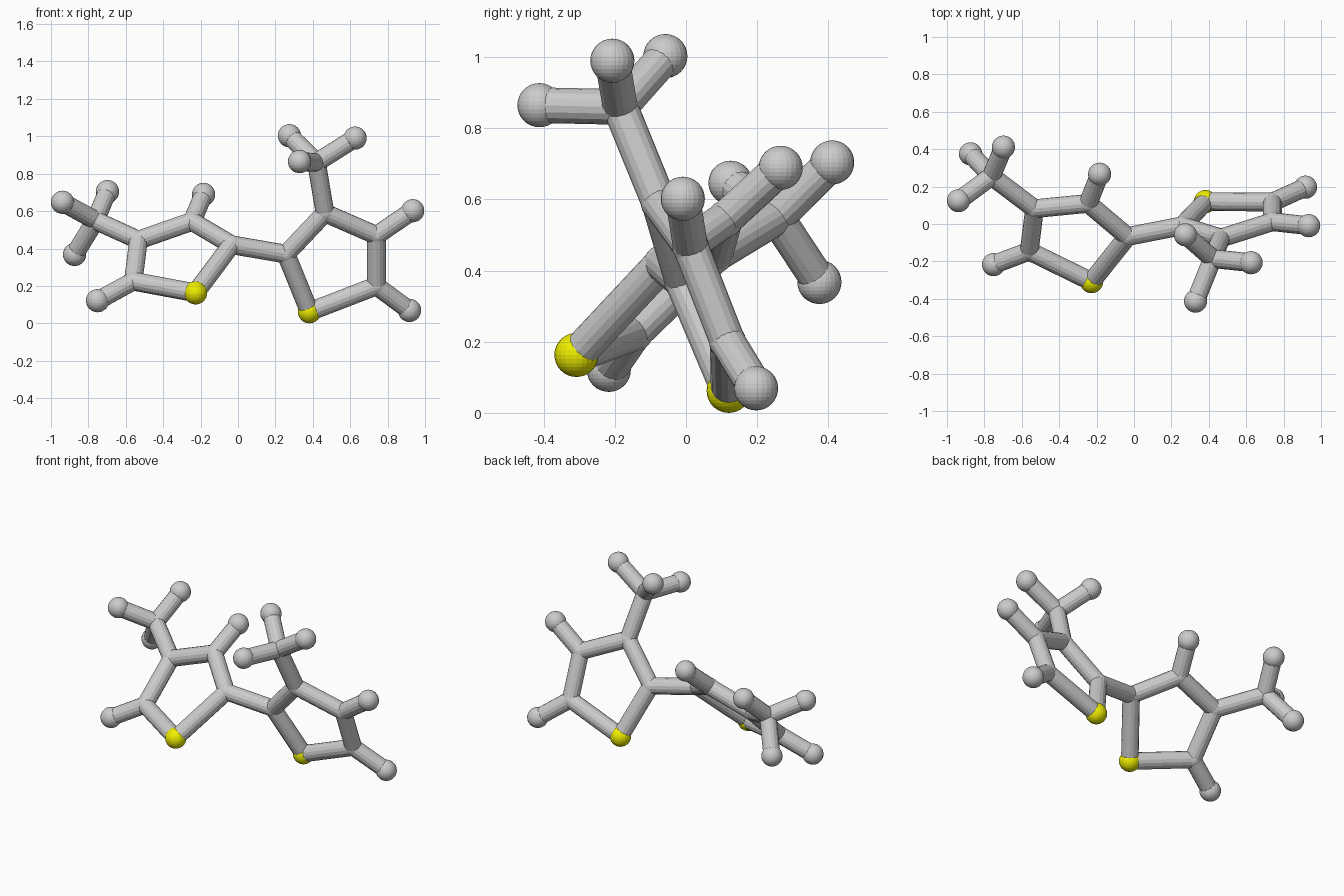
import bpy
from mathutils import Vector

if "Cube" in bpy.data.objects:
    bpy.data.objects.remove(bpy.data.objects["Cube"])

BALL, JOINT, ROD = 0.062, 0.052, 0.05

yellow = bpy.data.materials.new("yellow")
yellow.diffuse_color = (0.85, 0.85, 0.0, 1)
yellow.use_nodes = True
yellow.node_tree.nodes["Principled BSDF"].inputs["Base Color"].default_value = yellow.diffuse_color

# Ring joints, methyl joints and end balls, named by ring side
joints = {
    "left_inner": (-0.035, -0.067, 0.42), "left_upper": (-0.245, 0.11, 0.545),
    "left_outer": (-0.532, 0.082, 0.445), "left_lower": (-0.56, -0.145, 0.225),
    "left_methyl": (-0.762, 0.255, 0.55),
    "right_inner": (0.257, -0.01, 0.37), "right_upper": (0.465, -0.075, 0.59),
    "right_outer": (0.74, 0.012, 0.47), "right_lower": (0.74, 0.117, 0.20),
    "right_methyl": (0.42, -0.185, 0.86),
}
sulfurs = {"left_sulfur": (-0.227, -0.308, 0.163), "right_sulfur": (0.382, 0.12, 0.062)}

# End balls, each with the joint it is attached to
ends = [
    ("left_upper", (-0.184, 0.266, 0.689)), ("left_lower", (-0.751, -0.217, 0.121)),
    ("left_methyl", (-0.938, 0.125, 0.647)), ("left_methyl", (-0.698, 0.411, 0.704)),
    ("left_methyl", (-0.874, 0.375, 0.368)),
    ("right_outer", (0.934, -0.009, 0.602)), ("right_lower", (0.917, 0.197, 0.069)),
    ("right_methyl", (0.275, -0.058, 1.003)), ("right_methyl", (0.626, -0.207, 0.99)),
    ("right_methyl", (0.329, -0.412, 0.865)),
]


def ball(name, pos, radius):
    bpy.ops.mesh.primitive_uv_sphere_add(segments=24, ring_count=16, radius=radius, location=pos)
    ob = bpy.context.object
    ob.name = name
    return ob


def rod(name, a, b):
    a, b = Vector(a), Vector(b)
    d = b - a
    bpy.ops.mesh.primitive_cylinder_add(vertices=16, radius=ROD, depth=d.length, location=(a + b) / 2)
    ob = bpy.context.object
    ob.name = name
    ob.rotation_euler = d.to_track_quat('Z', 'Y').to_euler()


# Joints and sulfur balls
for name, pos in joints.items():
    ball(name + "_joint", pos, JOINT)
for name, pos in sulfurs.items():
    ball(name + "_ball", pos, BALL).data.materials.append(yellow)

# Five-sided rings
points = {**joints, **sulfurs}
for side in ("left_", "right_"):
    ring = [side + n for n in ("inner", "upper", "outer", "lower", "sulfur")]
    for i, n in enumerate(ring):
        rod(n + "_ring_rod", points[n], points[ring[(i + 1) % 5]])

# Link between the rings and methyl stems
for a, b in (("left_inner", "right_inner"), ("left_outer", "left_methyl"),
             ("right_upper", "right_methyl")):
    rod(f"{a}_to_{b}_rod", points[a], points[b])

# Hydrogen ends
for parent, pos in ends:
    ball(parent + "_hydrogen_ball", pos, BALL)
    rod(parent + "_hydrogen_rod", points[parent], pos)
